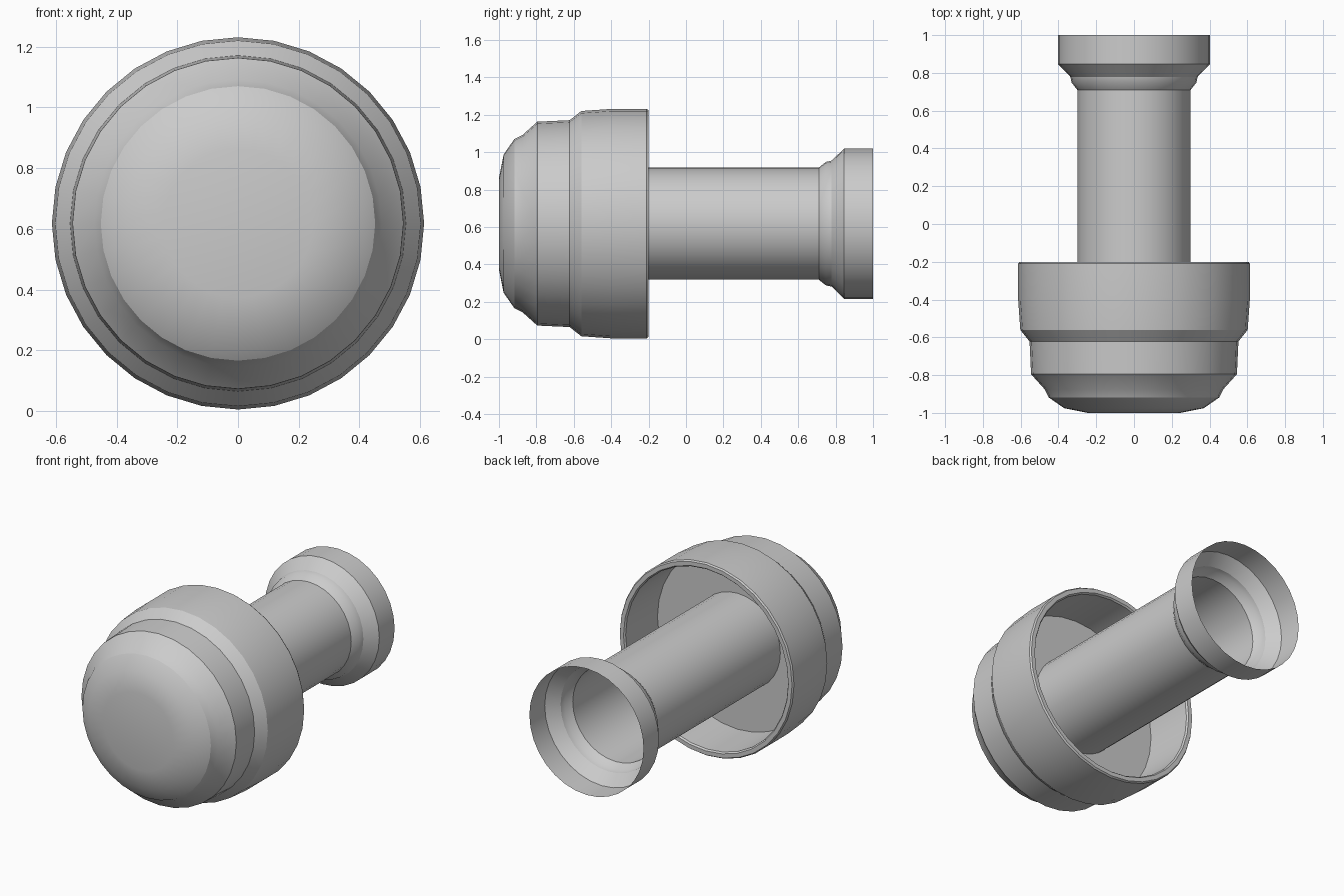
import bpy, bmesh, math

if "Cube" in bpy.data.objects:
    bpy.data.objects.remove(bpy.data.objects["Cube"])

SIDES = 32
AXIS_Z = 0.618


def lathe(name, profile):
    """Revolve (y, radius) points around the horizontal y axis."""
    bm = bmesh.new()
    rings = []
    for y, r in profile:
        if r == 0:
            rings.append([bm.verts.new((0, y, AXIS_Z))] * SIDES)
        else:
            angles = [2 * math.pi * i / SIDES for i in range(SIDES)]
            rings.append([bm.verts.new((r * math.cos(a), y, AXIS_Z + r * math.sin(a)))
                          for a in angles])
    for a, b in zip(rings, rings[1:]):
        for i in range(SIDES):
            j = (i + 1) % SIDES
            quad = list(dict.fromkeys((a[i], a[j], b[j], b[i])))
            bm.faces.new(quad)
    mesh = bpy.data.meshes.new(name)
    bm.to_mesh(mesh)
    bm.free()
    obj = bpy.data.objects.new(name, mesh)
    bpy.context.collection.objects.link(obj)
    bpy.ops.object.select_all(action='DESELECT')
    obj.select_set(True)
    bpy.context.view_layer.objects.active = obj
    bpy.ops.object.shade_smooth_by_angle(angle=math.radians(28))
    return obj


# Stepped, domed head with a hollow back whose floor meets the stem
lathe("knob_head", [
    (-1.0, 0), (-1.0, 0.245), (-0.975, 0.37), (-0.918, 0.452),
    (-0.875, 0.473), (-0.795, 0.545), (-0.622, 0.553),
    (-0.56, 0.602), (-0.405, 0.613), (-0.21, 0.613), (-0.2, 0.606),
    (-0.2, 0.58), (-0.21, 0.572), (-0.52, 0.565), (-0.52, 0.30),
])

# Open tubular stem with a stepped flare at the back end
lathe("stem", [
    (-0.52, 0.30), (0.71, 0.30), (0.748, 0.33), (0.779, 0.337),
    (0.846, 0.402), (1.0, 0.402),
])
